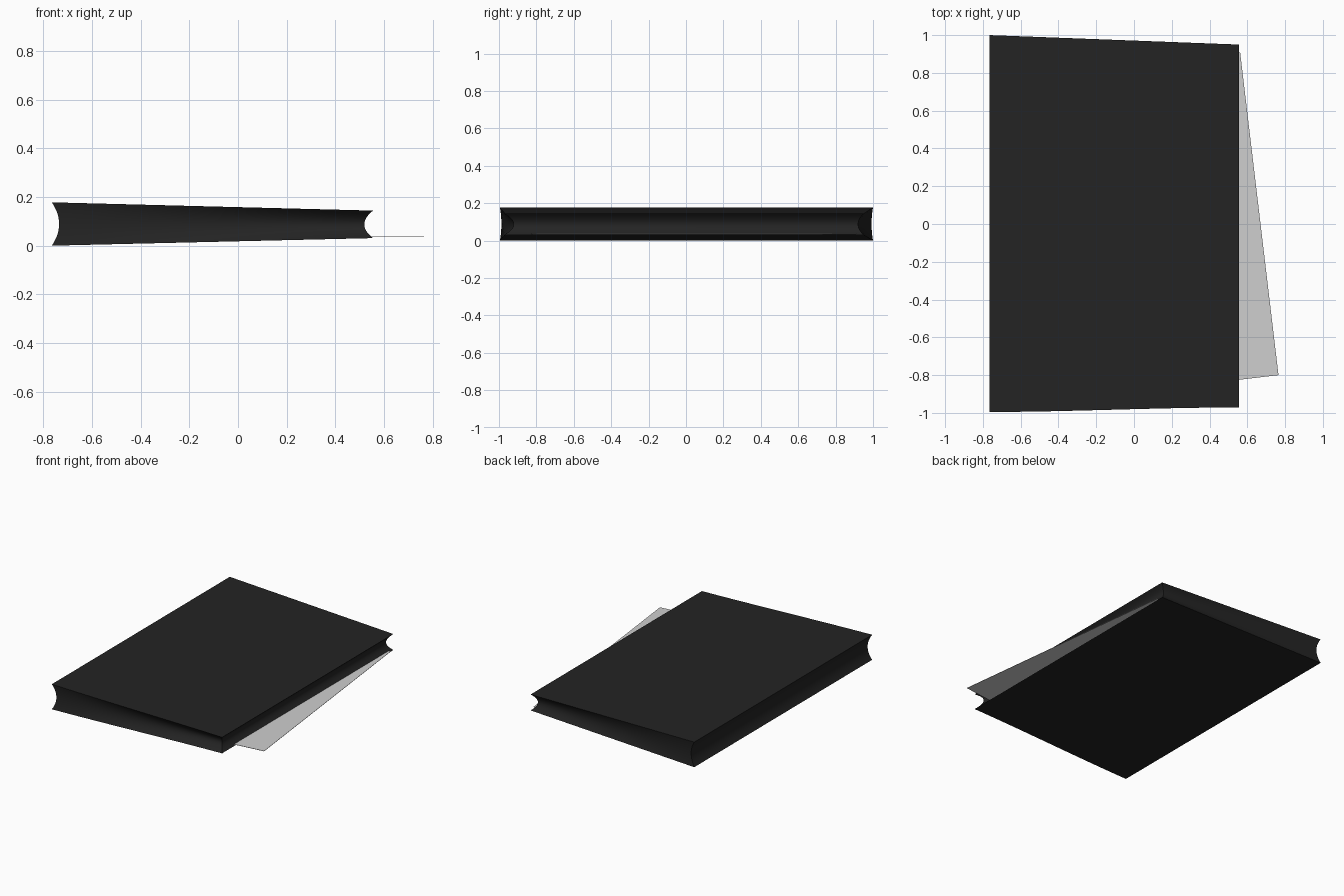
import bpy, bmesh, math

if "Cube" in bpy.data.objects:
    bpy.data.objects.remove(bpy.data.objects["Cube"])


def material(name, v):
    m = bpy.data.materials.new(name)
    m.diffuse_color = (v, v, v, 1)
    m.use_nodes = True
    m.node_tree.nodes["Principled BSDF"].inputs["Base Color"].default_value = m.diffuse_color
    return m


def lerp(a, b, t):
    return a + (b - a) * t


def make_object(name, bm, mat):
    bmesh.ops.recalc_face_normals(bm, faces=bm.faces[:])
    me = bpy.data.meshes.new(name)
    bm.to_mesh(me)
    bm.free()
    me.materials.append(mat)
    ob = bpy.data.objects.new(name, me)
    bpy.context.collection.objects.link(ob)
    return ob


black = material("charcoal", 0.017)
white = material("paper_grey", 0.62)

# Book block: wedge with hollowed edges on all four sides
X0, X1 = -0.765, 0.555
LEVELS, STEPS = 16, 8


def outline(bulge):
    """Ring of (u, x, y) points for one height level; bulge is the inward hollow 0..1."""
    xa, xb = X0 + 0.03 * bulge, X1 - 0.036 * bulge
    us = [i / STEPS for i in range(STEPS + 1)]
    front = [(u, lerp(xa, xb, u),
              -0.995 + 0.024 * (u * u * (3 - 2 * u)) + lerp(0.008, 0.05, u) * bulge) for u in us]
    back = [(u, lerp(xa, xb, u),
             lerp(1.0, 0.95, u) - lerp(0.008, 0.03, u) * bulge) for u in reversed(us)]
    return front + back


bm = bmesh.new()
rings = []
for k in range(LEVELS + 1):
    t = k / LEVELS
    bulge = 1 - (2 * t - 1) ** 2
    rings.append([bm.verts.new((x, y, lerp(lerp(0, 0.178, t), lerp(0.031, 0.144, t), u)))
                  for u, x, y in outline(bulge)])
n = len(rings[0])
for a, b in zip(rings, rings[1:]):
    for i in range(n):
        j = (i + 1) % n
        bm.faces.new((a[i], a[j], b[j], b[i]))
# Covers as strips from front edge to back edge
for ring in (rings[0], rings[-1]):
    for i in range(STEPS):
        bm.faces.new((ring[i], ring[i + 1], ring[n - 2 - i], ring[n - 1 - i]))
book = make_object("book_body", bm, black)
bpy.context.view_layer.objects.active = book
book.select_set(True)
bpy.ops.object.shade_smooth_by_angle(angle=math.radians(35))

# Loose sheet sticking out of the fore-edge at a slight angle
bm = bmesh.new()
ang = math.atan2(0.118, 0.993)
c, s = math.cos(ang), math.sin(ang)
length, width = 1.72, 0.6
quad = [bm.verts.new((0.765 - c * w - s * l, -0.8 - s * w + c * l, 0.036))
        for w, l in ((0, 0), (0, length), (width, length), (width, 0))]
face = bm.faces.new(quad)
ext = bmesh.ops.extrude_face_region(bm, geom=[face], use_keep_orig=True)
for v in ext["geom"]:
    if isinstance(v, bmesh.types.BMVert):
        v.co.z += 0.002
make_object("loose_sheet", bm, white)
